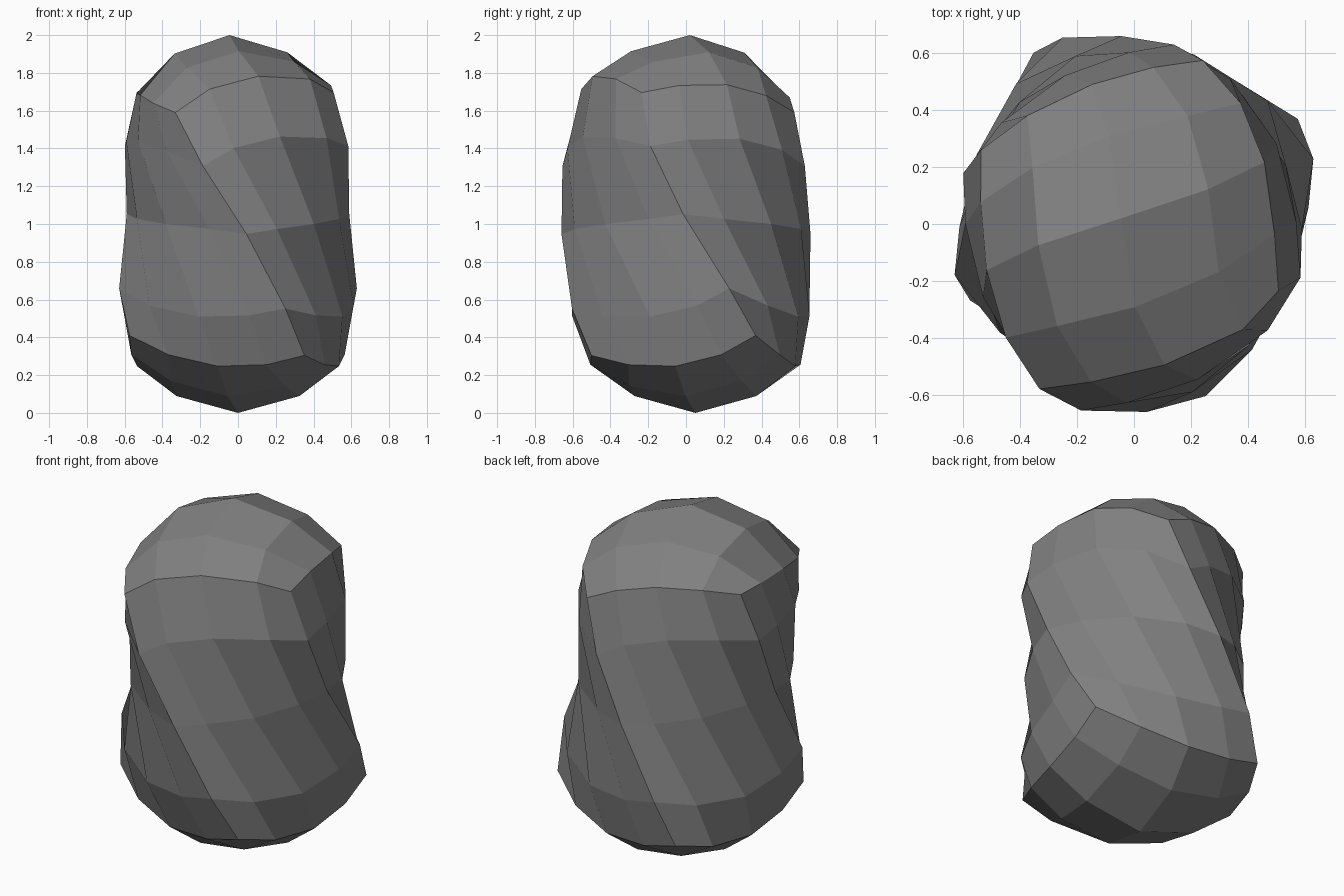
import bpy, bmesh
from math import radians, sin, cos
from mathutils import Vector

if "Cube" in bpy.data.objects:
    bpy.data.objects.remove(bpy.data.objects["Cube"])

def shape(p):
    """Cube point -> rounded, slightly skewed, twisted column."""
    u, v, w = p
    q = p.normalized().lerp(p, 0.155)
    up, down = max(w, 0), max(-w, 0)
    s = 0.615 + 0.065 * up + 0.095 * down
    skew = 0.055 * up * (1 - 0.45 * abs(u * v))
    x = q.x * s - skew * v
    y = q.y * s - skew * u
    z = q.z + 0.053 * u * v
    # twist about the vertical axis, with slightly off-centre ends
    a = radians(-43.5 - 54 * z + 20 * z ** 3)
    px = (x * cos(a) - y * sin(a)) * (0.98 - 0.08 * (1 - abs(w)) ** 2 + 0.04 * down)
    py = (x * sin(a) + y * cos(a)) * 1.01
    px -= 0.045 * up
    py += 0.02 * up + 0.05 * down
    # uneven shoulders
    corner = up * max(v, 0) * (1 + u) / 2
    px += 0.06 * corner + 0.08 * up * max(u, 0) ** 3 * (1 - v * v) * (1 + v)
    py += 0.03 * corner - 0.045 * max(-u, 0) * min(1, 2 * up)
    px -= 0.03 * up * max(-u, 0) ** 3 * (1 - v * v)
    z += up ** 2 * (1 - v * v) * 0.03 * u ** 3
    z -= up ** 2 * (1 - u * u) * (0.07 * max(-v, 0) ** 3 + 0.015 * max(v, 0) ** 3)
    z -= 0.14 * down * (1 - down)
    return Vector((px, py, z + 1))

# low-poly boulder: 4 x 4 faces per cube side
bm = bmesh.new()
bmesh.ops.create_cube(bm, size=2)
bmesh.ops.subdivide_edges(bm, edges=bm.edges[:], cuts=3, use_grid_fill=True)
for vert in bm.verts:
    vert.co = shape(vert.co.copy())
bmesh.ops.recalc_face_normals(bm, faces=bm.faces[:])
mesh = bpy.data.meshes.new("twisted_boulder")
bm.to_mesh(mesh)
bm.free()
obj = bpy.data.objects.new("twisted_boulder", mesh)
bpy.context.collection.objects.link(obj)

# dark grey stone
stone = bpy.data.materials.new("dark_stone")
stone.diffuse_color = (0.22, 0.22, 0.22, 1)
stone.use_nodes = True
stone.node_tree.nodes["Principled BSDF"].inputs["Base Color"].default_value = stone.diffuse_color
mesh.materials.append(stone)
